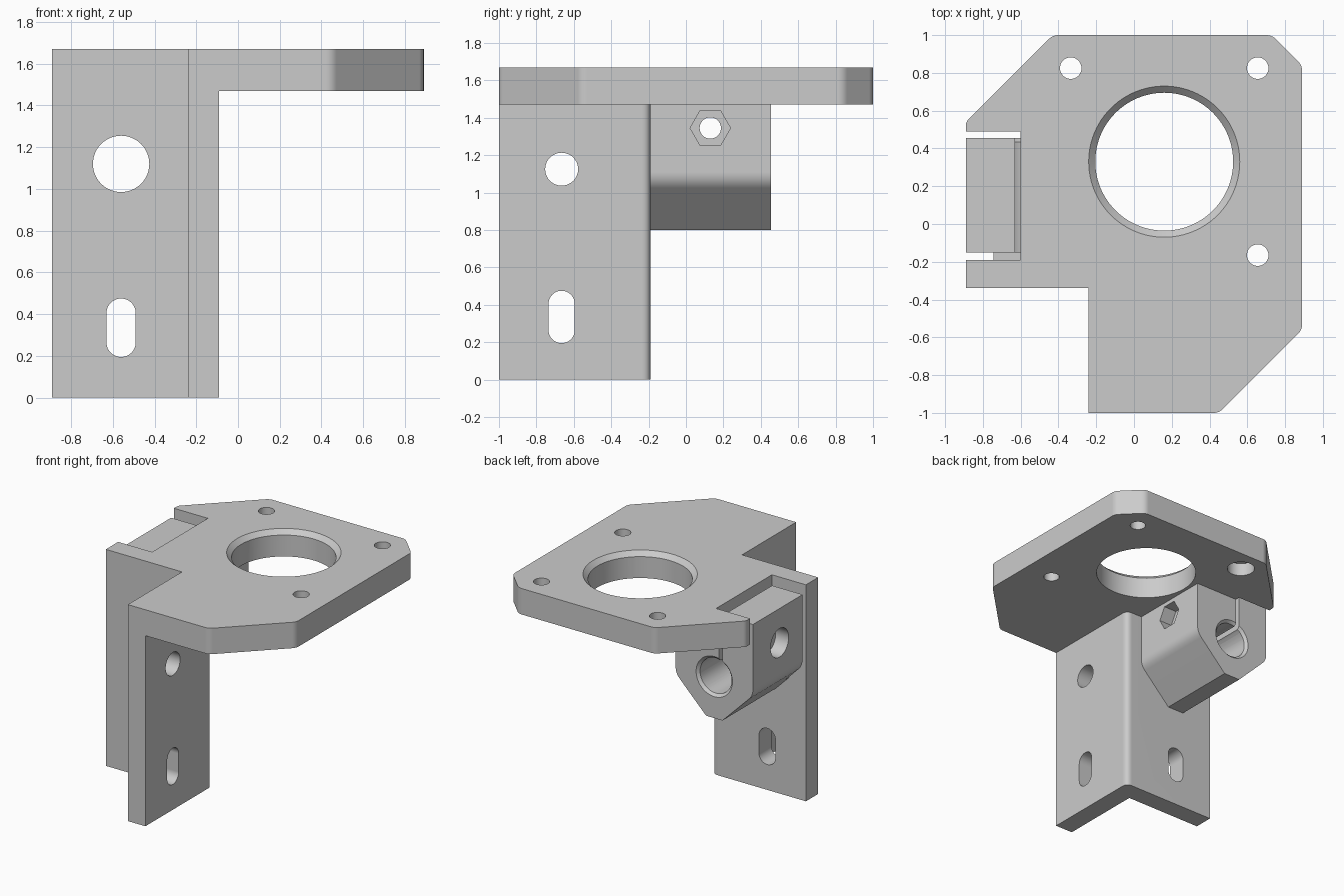
import bpy, bmesh, math
from mathutils import Vector

cube = bpy.data.objects.get("Cube")
if cube:
    bpy.data.objects.remove(cube, do_unlink=True)

grey = bpy.data.materials.new("plain grey")
grey.use_nodes = True
grey.diffuse_color = (0.6, 0.6, 0.6, 1)
for node in grey.node_tree.nodes:
    if node.type == 'BSDF_PRINCIPLED':
        node.inputs["Base Color"].default_value = (0.6, 0.6, 0.6, 1)
        node.inputs["Roughness"].default_value = 0.6

PLACE = {'x': lambda a, b, w: (w, a, b),
         'y': lambda a, b, w: (a, w, b),
         'z': lambda a, b, w: (a, b, w)}


def prism(name, outline, axis, lo, hi, end=None):
    """Closed solid from an outline swept along an axis, optionally tapering."""
    bm = bmesh.new()
    rings = [[bm.verts.new(PLACE[axis](a, b, w)) for a, b in ring]
             for ring, w in ((outline, lo), (end or outline, hi))]
    count = len(outline)
    bm.faces.new(rings[0])
    bm.faces.new(rings[1])
    for i in range(count):
        j = (i + 1) % count
        bm.faces.new((rings[0][i], rings[0][j], rings[1][j], rings[1][i]))
    bmesh.ops.recalc_face_normals(bm, faces=bm.faces)
    mesh = bpy.data.meshes.new(name)
    bm.to_mesh(mesh)
    bm.free()
    mesh.materials.append(grey)
    obj = bpy.data.objects.new(name, mesh)
    bpy.context.collection.objects.link(obj)
    return obj


def circle(a, b, r, n=48):
    return [(a + r * math.cos(math.tau * i / n), b + r * math.sin(math.tau * i / n))
            for i in range(n)]


def slot(a, lo, hi, r, n=24):
    """Upright slot with round ends."""
    top = [(a + r * math.cos(math.pi * i / n), hi - r + r * math.sin(math.pi * i / n))
           for i in range(n + 1)]
    return top + [(2 * a - x, lo + hi - y) for x, y in top]


def rect(a0, a1, b0, b1):
    return [(a0, b0), (a1, b0), (a1, b1), (a0, b1)]


def rounded(corners, steps=6):
    """Outline from (a, b) or (a, b, cut length) corners; the latter are rounded."""
    out = []
    for i, c in enumerate(corners):
        p = Vector(c[:2])
        if len(c) == 2:
            out.append(tuple(p))
            continue
        before = Vector(corners[i - 1][:2]) - p
        after = Vector(corners[(i + 1) % len(corners)][:2]) - p
        s, e = p + before.normalized() * c[2], p + after.normalized() * c[2]
        for k in range(steps + 1):
            t = k / steps
            out.append(tuple(s * (1 - t) ** 2 + p * 2 * t * (1 - t) + e * t * t))
    return out


def select(obj):
    bpy.ops.object.select_all(action='DESELECT')
    obj.select_set(True)
    bpy.context.view_layer.objects.active = obj


def combine(body, tool, operation):
    mod = body.modifiers.new(operation.lower(), 'BOOLEAN')
    mod.operation, mod.solver, mod.object = operation, 'EXACT', tool
    select(body)
    bpy.ops.object.modifier_apply(modifier=mod.name)
    bpy.data.objects.remove(tool, do_unlink=True)


# Main heights and wall lines
BASE, TOP = 1.47, 1.67
OUT, FRONT, BACK, SIDE, INNER = -0.89, -0.34, -0.19, -0.24, -0.09
NOTCH = -0.6
BORE_X, BORE_Z = -0.56, 1.12
SCREW = (0.13, 1.345)

# Top plate with its notch for the clamp jaw
bracket = prism("motor_bracket", rounded([
    (OUT, FRONT), (SIDE, FRONT), (SIDE, -1), (0.45, -1, 0.03), (0.89, -0.56, 0.03),
    (0.89, 0.84, 0.03), (0.73, 1, 0.03), (-0.43, 1, 0.03), (OUT, 0.54, 0.02),
    (OUT, 0.49), (NOTCH, 0.49), (NOTCH, BACK), (OUT, BACK)]), 'z', BASE, TOP)

# Angled mounting wall
wall = prism("angle_wall", rounded([
    (OUT, FRONT), (SIDE, FRONT), (SIDE, -1), (INNER, -1),
    (INNER, BACK, 0.05), (OUT, BACK)]), 'z', 0, BASE)
combine(bracket, wall, 'UNION')

# Rod clamp with sloped underside; the outer jaw rises into the notch
clamp = prism("rod_clamp", rounded([
    (OUT, 1.61), (OUT, 1.06, 0.05), (-0.63, 0.8), (-0.49, 0.8),
    (-0.23, 1.06, 0.05), (-0.23, BASE), (-0.62, BASE), (-0.62, 1.61)]),
    'y', BACK, 0.455)
combine(bracket, clamp, 'UNION')

cutters = [
    # Jaw slit and the gap that frees the jaw from the wall
    ("jaw_slit", rect(-0.63, NOTCH, BACK, 0.49), 'z', BORE_Z, 1.8),
    ("jaw_gap", rect(-1, NOTCH, BACK, -0.15), 'z', 0.915, 1.8),
    # Rod bore with chamfered mouth
    ("rod_bore", circle(BORE_X, BORE_Z, 0.135), 'y', -0.5, 0.6),
    ("bore_mouth", circle(BORE_X, BORE_Z, 0.13), 'y', 0.43, 0.46,
     circle(BORE_X, BORE_Z, 0.16)),
    # Clamp screw, nut pocket and screw head pocket
    ("screw_hole", circle(*SCREW, 0.057, 32), 'x', -1, 0),
    ("nut_pocket", circle(*SCREW, 0.108, 6), 'x', -0.34, -0.1),
    ("head_pocket", circle(*SCREW, 0.11, 32), 'x', -1, -0.78),
    # Wall mounting holes and slots
    ("side_hole", circle(-0.665, 1.125, 0.088), 'x', -0.4, 0),
    ("side_slot", slot(-0.665, 0.195, 0.475, 0.07), 'x', -0.4, 0),
    ("front_slot", slot(BORE_X, 0.195, 0.475, 0.07), 'y', -0.5, -0.1),
    # Large opening with chamfered rim
    ("main_opening", circle(0.16, 0.33, 0.365, 96), 'z', 1.4, 1.8),
    ("opening_rim", circle(0.16, 0.33, 0.355, 96), 'z', 1.625, 1.675,
     circle(0.16, 0.33, 0.405, 96)),
    # Recess under the plate for one screw head
    ("lower_recess", circle(-0.335, 0.825, 0.1), 'z', 1.4, 1.57),
]
for x, y in ((-0.335, 0.825), (0.655, 0.825), (0.655, -0.165)):
    cutters.append(("plate_hole", circle(x, y, 0.057, 32), 'z', 1.4, 1.8))
for cutter in cutters:
    combine(bracket, prism(*cutter), 'DIFFERENCE')

# Smooth the round surfaces, keep the flats flat
select(bracket)
bpy.ops.object.shade_smooth_by_angle(angle=math.radians(28))
weighted = bracket.modifiers.new("flat faces", 'WEIGHTED_NORMAL')
weighted.keep_sharp = True
